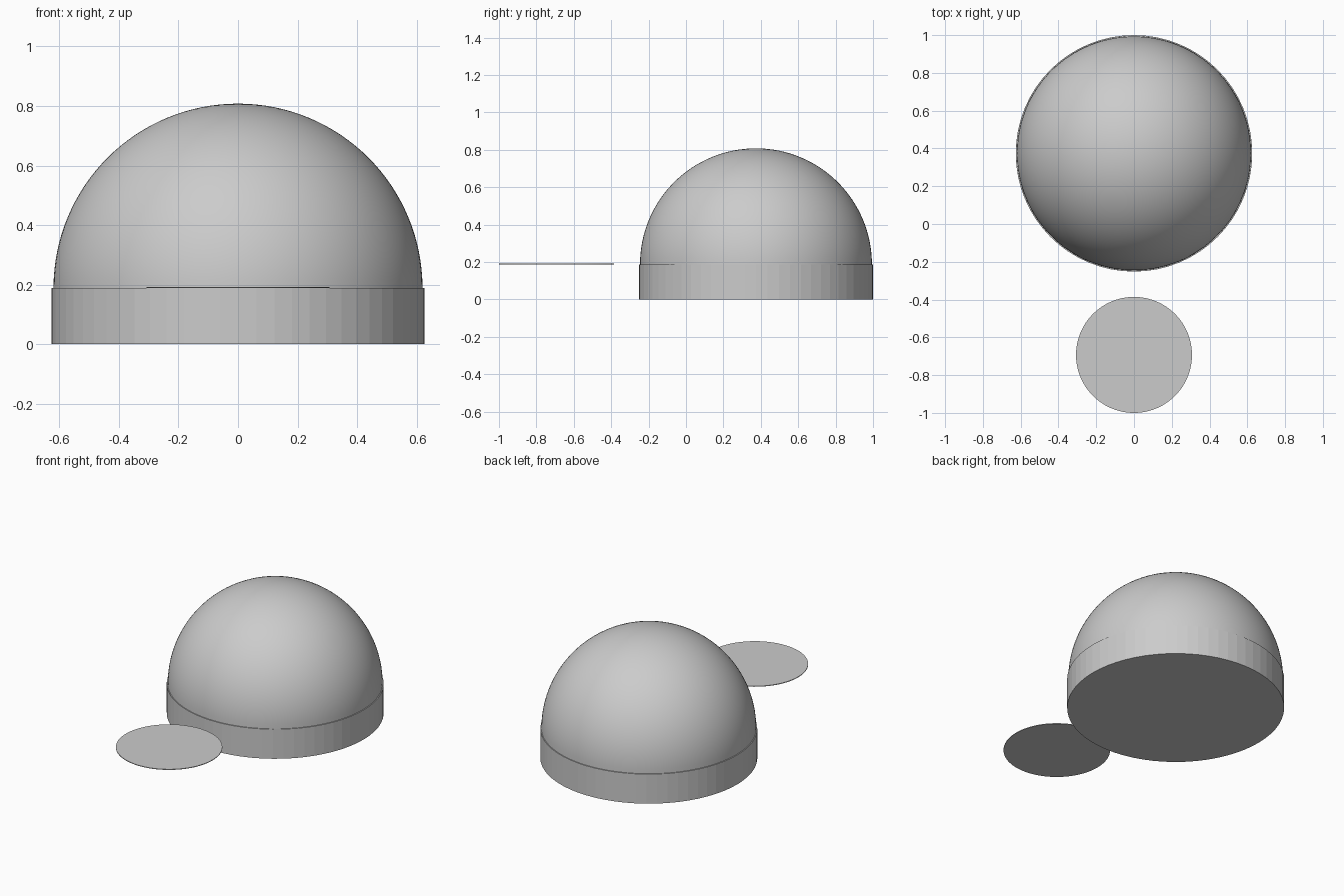
import bpy, math

if "Cube" in bpy.data.objects:
    bpy.data.objects.remove(bpy.data.objects["Cube"])

CY, BASE_R, BASE_H, DOME_R = 0.374, 0.626, 0.188, 0.62


def smooth(obj, degrees):
    bpy.context.view_layer.objects.active = obj
    obj.select_set(True)
    bpy.ops.object.shade_smooth_by_angle(angle=math.radians(degrees))
    obj.select_set(False)


def cylinder(name, radius, z0, z1, y, sides):
    bpy.ops.mesh.primitive_cylinder_add(vertices=sides, radius=radius, depth=z1 - z0,
                                        location=(0, y, (z0 + z1) / 2))
    obj = bpy.context.object
    obj.name = name
    return obj


def hemisphere(name, radius, location, sides=128, rings=32):
    # quarter-circle profile revolved around z, closed at the pole
    verts, faces = [], []
    for i in range(rings):
        a = math.pi / 2 * i / rings
        for j in range(sides):
            t = 2 * math.pi * j / sides
            verts.append((radius * math.cos(a) * math.cos(t),
                          radius * math.cos(a) * math.sin(t), radius * math.sin(a)))
    verts.append((0, 0, radius))
    for j in range(sides):
        k = (j + 1) % sides
        for i in range(rings - 1):
            faces.append((i * sides + j, i * sides + k, (i + 1) * sides + k, (i + 1) * sides + j))
        faces.append(((rings - 1) * sides + j, (rings - 1) * sides + k, rings * sides))
    mesh = bpy.data.meshes.new(name)
    mesh.from_pydata(verts, [], faces)
    obj = bpy.data.objects.new(name, mesh)
    obj.location = location
    bpy.context.collection.objects.link(obj)
    return obj


# Faceted round base
cylinder("base", BASE_R, 0, BASE_H, CY, 64)

# Smooth dome, set in slightly from the rim of the base
dome = hemisphere("dome", DOME_R, (0, CY, BASE_H))

# Thin separate disc in front
disc = cylinder("front_disc", 0.307, 0.188, 0.192, -0.693, 96)

bpy.ops.object.select_all(action='DESELECT')
smooth(dome, 30)
smooth(disc, 30)
